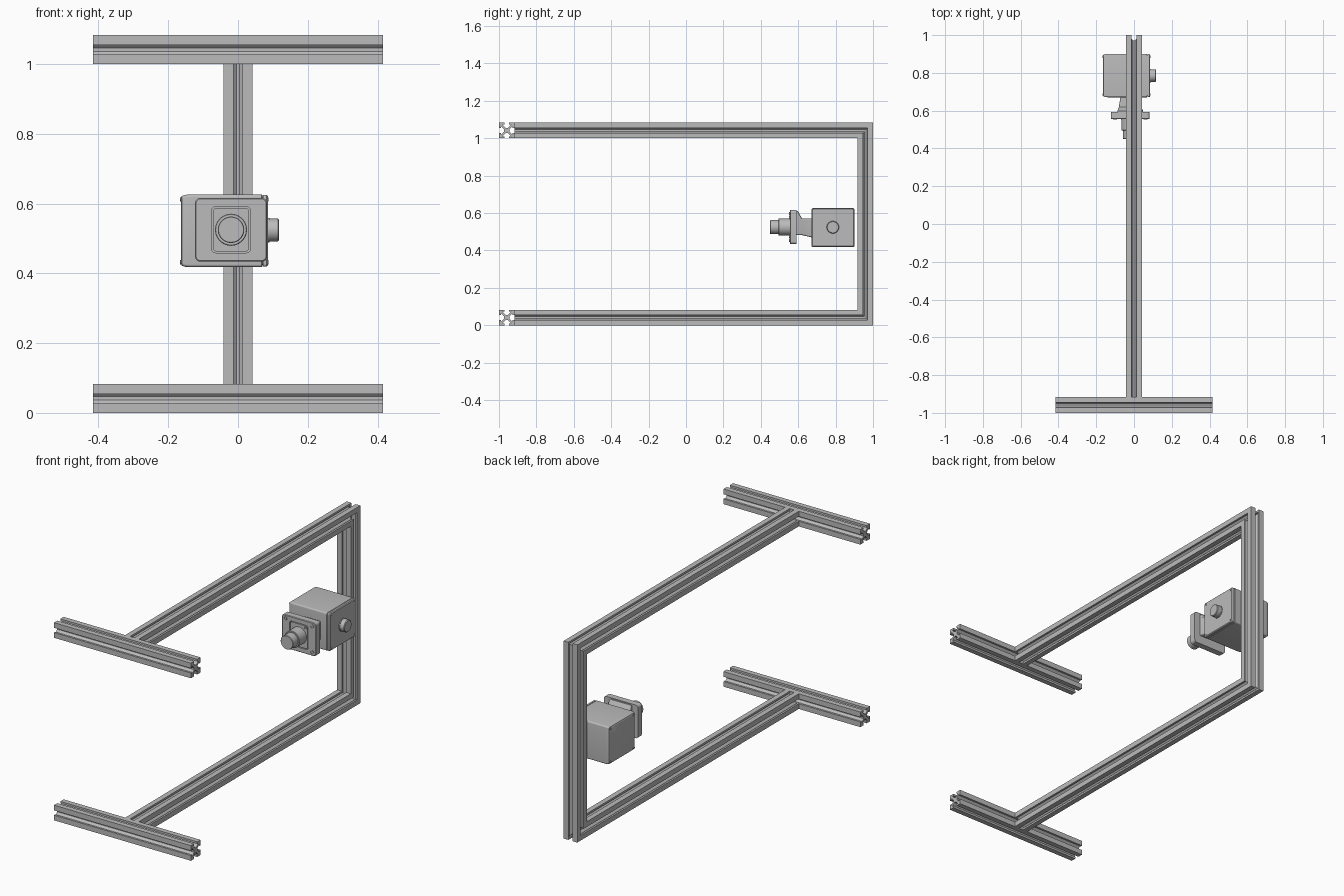
import bpy, bmesh, math
from mathutils import Vector

cube = bpy.data.objects.get("Cube")
if cube:
    bpy.data.objects.remove(cube, do_unlink=True)

grey = bpy.data.materials.new("plain_grey")
grey.use_nodes = True
grey.diffuse_color = (0.5, 0.5, 0.5, 1)
grey.node_tree.nodes["Principled BSDF"].inputs["Base Color"].default_value = grey.diffuse_color


def loft(name, rings):
    """Skin a list of equal-length rings and cap both ends."""
    bm = bmesh.new()
    loops = [[bm.verts.new(p) for p in ring] for ring in rings]
    for a, b in zip(loops, loops[1:]):
        for i in range(len(a)):
            j = (i + 1) % len(a)
            bm.faces.new((a[i], a[j], b[j], b[i]))
    bm.faces.new(loops[0][::-1])
    bm.faces.new(loops[-1])
    bmesh.ops.remove_doubles(bm, verts=bm.verts, dist=1e-5)
    bmesh.ops.recalc_face_normals(bm, faces=bm.faces)
    for f in bm.faces:
        f.smooth = True
    for e in bm.edges:
        e.smooth = e.calc_face_angle(math.pi) < math.radians(30)
    me = bpy.data.meshes.new(name)
    bm.to_mesh(me)
    bm.free()
    me.materials.append(grey)
    ob = bpy.data.objects.new(name, me)
    bpy.context.collection.objects.link(ob)
    return ob


def ring(axis, pos, centre, hu, hv, r, seg=6):
    """Rounded rectangle across the x or y axis; a circle when hu = hv = r."""
    pts = []
    for q, (su, sv) in enumerate(((1, 1), (-1, 1), (-1, -1), (1, -1))):
        for i in range(seg + 1):
            t = (q + i / seg) * math.pi / 2
            u = centre[0] + su * (hu - r) + r * math.cos(t)
            v = centre[1] + sv * (hv - r) + r * math.sin(t)
            pts.append(Vector((pos, u, v) if axis == "x" else (u, pos, v)))
    return pts


def turned(name, axis, centre, steps):
    """Round part from (position, radius) steps."""
    return loft(name, [ring(axis, p, centre, r, r, r) for p, r in steps])


# Slotted bar section: one quarter, turned four times
H = 0.0415
quarter = [(.005, .014), (.022, .031), (.013, .031), (.013, H), (H, H),
           (H, .013), (.031, .013), (.031, .022), (.014, .005)]
section = []
for _ in range(4):
    section += quarter
    quarter = [(y, -x) for x, y in quarter]

# Crossbars and arms, bottom and top
TOP = 1.083
for label, base, s in (("lower", H, 1), ("upper", TOP - H, -1)):
    loft(label + "_crossbar",
         [[Vector((x, H - 1 + u, base + v)) for u, v in section] for x in (-.415, .415)])
    # v points to the inside of the frame, so the far end is mitred
    loft(label + "_arm",
         [[Vector((u, 2 * H - 1, base + s * v)) for u, v in section],
          [Vector((u, 1 - H - v, base + s * v)) for u, v in section]])

# Upright, mitred at both ends
loft("upright", [[Vector((u, 1 - H - v, H + v)) for u, v in section],
                 [Vector((u, 1 - H - v, TOP - H - v)) for u, v in section]])

# Housing with softened edges and a slightly smaller lid
BOX = (.786, .522)
HU, HV = .115, .104


def box_ring(x, inset):
    return ring("x", x, BOX, HU - inset, HV - inset, .008)


loft("housing", [box_ring(x, i) for x, i in
                 ((-.164, .009), (-.161, .004), (-.152, .001), (-.14, 0), (.068, 0), (.07, .002))])
loft("housing_lid", [box_ring(x, i) for x, i in
                     ((.069, .006), (.072, .006), (.072, .001), (.082, .001), (.086, .005))])
for i, (su, sv) in enumerate(((1, 1), (-1, 1), (-1, -1), (1, -1))):
    c = (BOX[0] + su * .1, BOX[1] + sv * .09)
    turned(f"lid_screw_{i}", "x", c, ((.08, .006), (.088, .006), (.088, .003), (.086, .003)))
    turned(f"rear_screw_{i}", "x", c, ((-.155, .006), (-.166, .006), (-.166, .003), (-.164, .003)))

# Cable gland on the lid
turned("cable_gland", "x", (.785, .524),
       ((.08, .035), (.09, .035), (.09, .033), (.114, .033), (.117, .03)))

# Neck between housing and front plate
AX, AZ = -.02, .525
loft("neck", [ring("y", y, (AX, z), hu, hv, .008) for y, z, hu, hv in
              ((.59, .546, .068, .064), (.598, .546, .068, .064),
               (.62, .527, .06, .045), (.68, .52, .05, .052))])

# Front plate with a grooved rectangular insert
loft("front_plate", [ring("y", y, (AX, AZ), hu, hv, r) for y, hu, hv, r in
                     ((.592, .103, .091, .014), (.558, .103, .091, .014), (.555, .1, .088, .012),
                      (.555, .056, .066, .012), (.567, .056, .066, .012),
                      (.567, .052, .062, .01), (.556, .052, .062, .01))])
for i, (su, sv) in enumerate(((1, 1), (-1, 1), (-1, -1), (1, -1))):
    turned(f"plate_bolt_{i}", "y", (AX + su * .081, AZ + sv * .071),
           ((.56, .01), (.552, .01), (.552, .007), (.554, .007)))
for i, s in enumerate((1, -1)):
    turned(f"insert_screw_{i}", "y", (AX + s * .04, AZ + s * .05),
           ((.56, .008), (.552, .008), (.552, .004), (.555, .004)))

# Stepped barrel
turned("barrel", "y", (AX, AZ),
       ((.56, .046), (.497, .046), (.495, .044), (.495, .038), (.452, .038), (.45, .036)))
